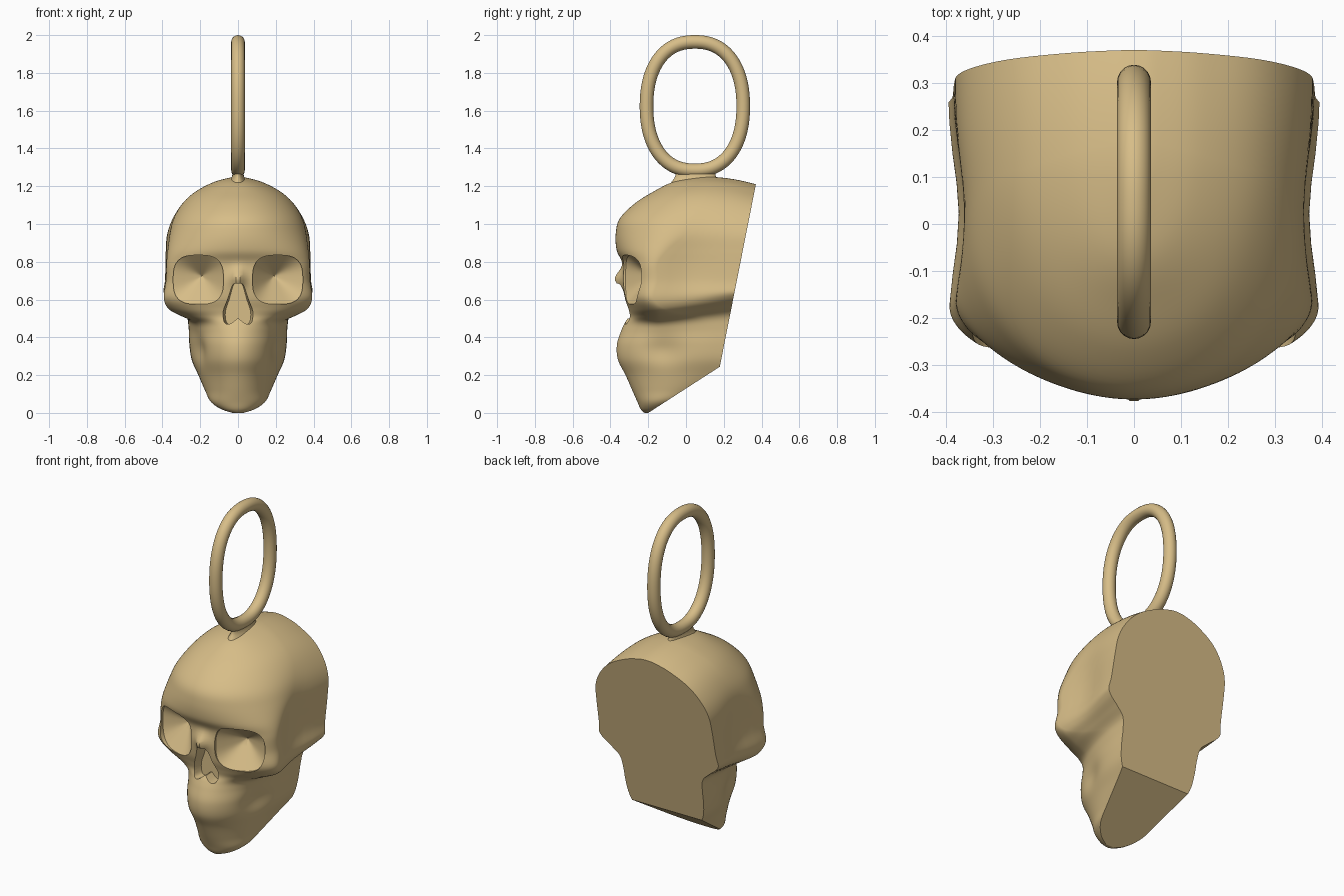
import bpy, bmesh
from math import sin, cos, pi, exp, radians, hypot, copysign
from mathutils import Vector

cube = bpy.data.objects.get("Cube")
if cube:
    bpy.data.objects.remove(cube, do_unlink=True)

bone = bpy.data.materials.new("warm tan")
bone.use_nodes = True
tan = (0.68, 0.51, 0.245, 1)
bone.diffuse_color = tan
bone.node_tree.nodes["Principled BSDF"].inputs["Base Color"].default_value = tan


def loft(rings, loop=False):
    """Bridge equal rings; ends are capped in strips between mirrored points."""
    bm = bmesh.new()
    rows = [[bm.verts.new(p) for p in ring] for ring in rings]
    n = len(rows[0])
    pairs = list(zip(rows, rows[1:]))
    if loop:
        pairs.append((rows[-1], rows[0]))
    for a, b in pairs:
        for i in range(n):
            j = (i + 1) % n
            bm.faces.new((a[i], a[j], b[j], b[i]))
    if not loop:
        for r in (rows[0], rows[-1]):
            for i in range(n // 2 - 1):
                bm.faces.new((r[i], r[i + 1], r[n - 2 - i], r[n - 1 - i]))
    bmesh.ops.recalc_face_normals(bm, faces=bm.faces)
    return bm


def make_object(name, bm):
    mesh = bpy.data.meshes.new(name)
    bm.to_mesh(mesh)
    bm.free()
    mesh.materials.append(bone)
    ob = bpy.data.objects.new(name, mesh)
    bpy.context.collection.objects.link(ob)
    return ob


def activate(ob):
    bpy.ops.object.select_all(action="DESELECT")
    ob.select_set(True)
    bpy.context.view_layer.objects.active = ob


def spow(v, p):
    return copysign(abs(v) ** p, v)


def bump(v, centre, radius):
    return exp(-((v - centre) / radius) ** 2)


def spline(points, steps):
    """Smooth path through the given rows of values."""
    pts = [Vector(p) for p in points]
    pts = [pts[0]] + pts + [pts[-1]]
    for a, b, c, d in zip(pts, pts[1:], pts[2:], pts[3:]):
        for k in range(steps):
            t = k / steps
            yield (b * 2 + (c - a) * t + (a * 2 - b * 5 + c * 4 - d) * t ** 2
                   + (b * 3 - a - c * 3 + d) * t ** 3) / 2
    yield pts[-1]


# Head sections from chin to crown: height, half width, front, widest depth
profile = [
    (0, .03, -.22, -.19), (.02, .09, -.24, -.16), (.06, .145, -.258, -.11),
    (.12, .175, -.285, -.02), (.2, .21, -.32, .08), (.28, .245, -.36, .14),
    (.36, .258, -.366, .16), (.43, .262, -.345, .16), (.475, .275, -.325, .1),
    (.51, .325, -.305, -.03), (.55, .375, -.308, -.12), (.61, .396, -.325, -.17),
    (.7, .388, -.335, -.15), (.79, .385, -.335, -.15), (.86, .383, -.367, -.1),
    (.95, .376, -.372, 0), (1.03, .348, -.35, .05), (1.11, .295, -.27, .1),
    (1.17, .228, -.175, .12), (1.22, .135, -.075, .15), (1.245, .05, .04, .17),
    (1.25, .01, .1, .18)]


def section(z, w, front, widest, back=.6, side=12, arc=64):
    half = [(w, widest + (back - widest) * k / side) for k in range(side, 0, -1)]
    ring = [(-x, y, z) for x, y in half]
    for i in range(arc):
        t = -pi / 2 + pi * i / (arc - 1)
        ring.append((w * sin(t), widest - (widest - front) * cos(t), z))
    return ring + [(x, y, z) for x, y in reversed(half)]


def sculpt(v):
    x, y, z = v
    # temple and jaw hollows
    x *= 1 - .08 * bump(y, .02, .14) * bump(z, .75, .25)
    x *= 1 - .13 * bump(y, -.13, .1) * bump(z, .33, .08)
    # nasal bone
    if y < -.15:
        y -= .045 * bump(x, 0, .035) * bump(z, .71, .05)
    # cheek arch rises towards the back, crown drops there
    rise = .15 * max(min(y, .3) + .15, 0) * bump(z, .53, .1)
    drop = .04 * (max(y - .1, 0) / .27) ** 2 * min(max((z - .8) / .4, 0), 1)
    return Vector((x, y, z + rise - drop))


bm = loft([section(*row) for row in spline(profile, 6)])
for v in bm.verts:
    v.co = sculpt(v.co)
# Flat slanted back and flat slanted underside
for point, normal in (((0, .37, 1.21), (0, .96, -.19)),
                      ((0, -.2, 0), (0, .245, -.38))):
    cut = bmesh.ops.bisect_plane(
        bm, geom=bm.verts[:] + bm.edges[:] + bm.faces[:], dist=1e-5,
        plane_co=point, plane_no=Vector(normal).normalized(), clear_outer=True)
    rim = [e for e in cut["geom_cut"] if isinstance(e, bmesh.types.BMEdge)]
    bmesh.ops.edgeloop_fill(bm, edges=rim)
bmesh.ops.recalc_face_normals(bm, faces=bm.faces)
skull = make_object("skull", bm)


# Eye sockets: rounded square rim tapering to a point
def eye_cutter(s, n=48):
    outline = []
    for i in range(n):
        t = 2 * pi * (i + .5) / n
        outline.append((.21 + .133 * spow(cos(t), .68),
                        .705 + .13 * spow(sin(t), .68)))
    rings = [[(s * x, -.6, z) for x, z in outline]]
    for k in (1, .75, .5, .25, .02):
        ring = []
        for x, z in outline:
            rim = -.325 + .105 * (x / .34) ** 2
            ring.append((s * (.19 + (x - .19) * k),
                         -.18 + (rim + .18) * k, .725 + (z - .725) * k))
        rings.append(ring)
    return loft(rings)


# Nose opening: pear shape with a notch at the base
def nose_cutter():
    half = [Vector(p) for p in ((.018, .685), (.032, .67), (.055, .6), (.078, .54),
                                (.076, .49), (.06, .47), (.035, .475), (.004, .5))]
    half = list(spline(half, 3))
    outline = [(x, z) for x, z in half] + [(-x, z) for x, z in reversed(half)]
    return loft([[(x * k, y, z) for x, z in outline]
                 for y, k in ((-.6, 1), (-.3, 1), (-.25, .85))])


cutters = [make_object("left_eye_cutter", eye_cutter(1)),
           make_object("right_eye_cutter", eye_cutter(-1)),
           make_object("nose_cutter", nose_cutter())]
activate(skull)
for c in cutters:
    c.hide_render = True
    mod = skull.modifiers.new(c.name, "BOOLEAN")
    mod.operation, mod.solver, mod.object = "DIFFERENCE", "EXACT", c
    bpy.ops.object.modifier_apply(modifier=mod.name)
for c in cutters:
    bpy.data.objects.remove(c, do_unlink=True)


# Oval hanging ring
def path(t):
    return Vector((0, .047 + .256 * spow(cos(t), .86),
                   1.624 + .34 * spow(sin(t), .9)))


rings = []
count, tube = 96, .036
for i in range(count):
    t = 2 * pi * (i + .5) / count
    d = path(t + .03) - path(t - .03)
    out = Vector((0, d.z, -d.y)) / hypot(d.y, d.z)
    rings.append([path(t) + out * tube * cos(a) + Vector((tube * sin(a), 0, 0))
                  for a in (2 * pi * k / 20 for k in range(20))])
ring = make_object("hanging_ring", loft(rings, loop=True))

# Flared neck joining ring and crown
neck = make_object("ring_neck", loft([
    [(rx * cos(a), .05 + ry * sin(a), z) for a in (2 * pi * k / 40 for k in range(40))]
    for z, rx, ry in ((1.2, .06, .14), (1.225, .045, .125), (1.24, .036, .113),
                      (1.26, .03, .105), (1.29, .03, .11))]))

for ob in (skull, ring, neck):
    activate(ob)
    bpy.ops.object.shade_smooth_by_angle(angle=radians(35))
